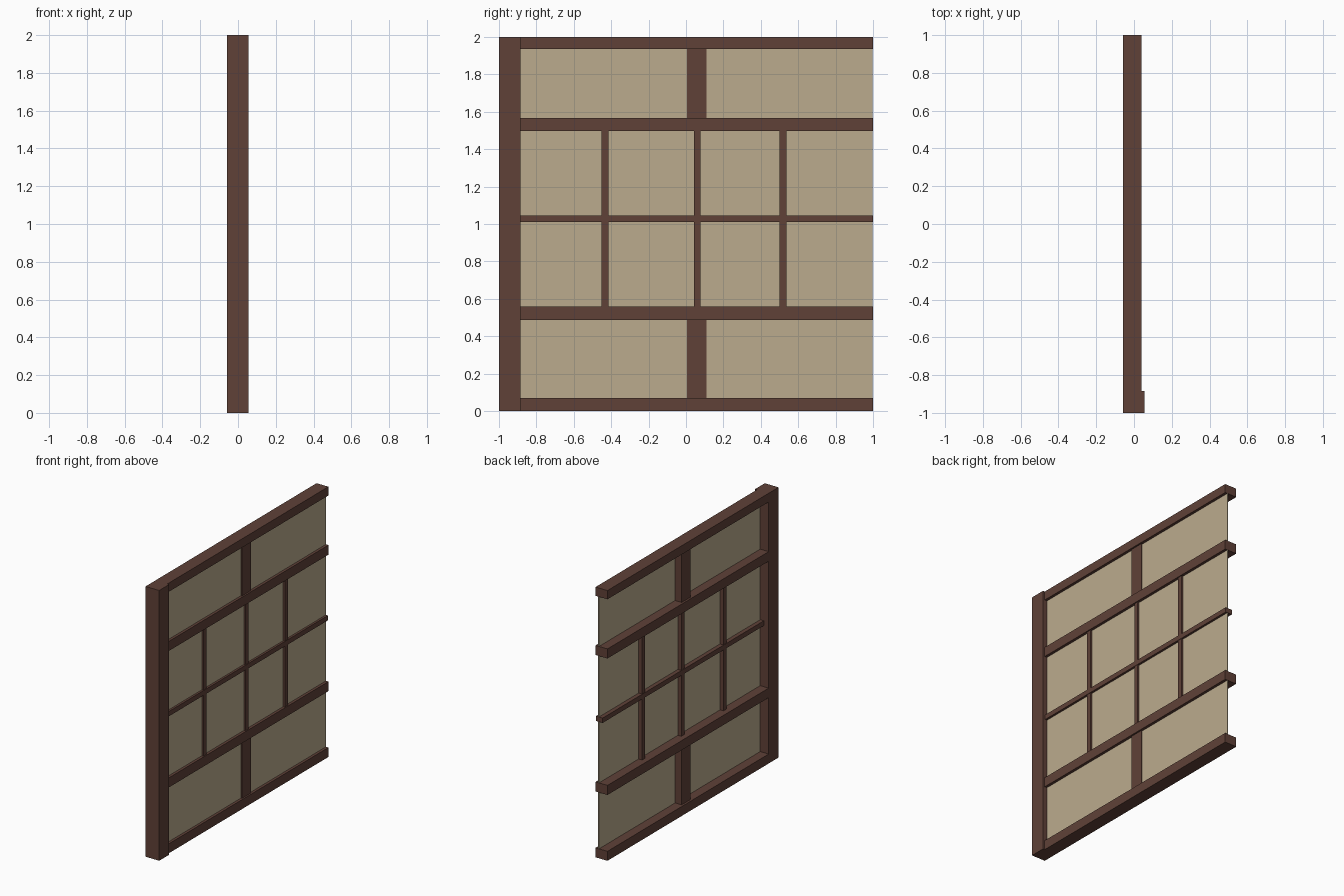
import bpy

if "Cube" in bpy.data.objects:
    bpy.data.objects.remove(bpy.data.objects["Cube"])


def material(name, rgb):
    m = bpy.data.materials.new(name)
    m.diffuse_color = (*rgb, 1)
    m.use_nodes = True
    m.node_tree.nodes["Principled BSDF"].inputs["Base Color"].default_value = m.diffuse_color
    return m


WOOD = material("dark_wood", (0.115, 0.053, 0.039))
PAPER = material("tan_paper", (0.50, 0.41, 0.27))


def box(name, x, y, z, mat):
    """Box from (min, max) ranges on each axis."""
    bpy.ops.mesh.primitive_cube_add(size=1, location=[sum(r) / 2 for r in (x, y, z)])
    ob = bpy.context.object
    ob.name = name
    ob.scale = [r[1] - r[0] for r in (x, y, z)]
    bpy.ops.object.transform_apply(location=False, rotation=False, scale=True)
    ob.data.materials.append(mat)
    return ob


POST_Y = -0.885
BACK = -0.057

# corner post, proud of the rails on the +x side
box("corner_post", (BACK, 0.055), (-1, POST_Y), (0, 2), WOOD)

# four heavy horizontal rails
rails = {"bottom_rail": (0, 0.07), "lower_rail": (0.487, 0.558),
         "upper_rail": (1.497, 1.568), "top_rail": (1.935, 2)}
for name, z in rails.items():
    box(name, (BACK, 0.04), (POST_Y, 1), z, WOOD)

# short studs in the bottom and top bays
for name, z in (("lower_stud", (0.07, 0.487)), ("upper_stud", (1.568, 1.935))):
    box(name, (-0.042, 0.028), (0.005, 0.11), z, WOOD)

# thin lattice bars in the middle bay
box("lattice_crossbar", (-0.018, 0.036), (POST_Y, 1), (1.01, 1.046), WOOD)
for i, y in enumerate((-0.433, 0.06, 0.518)):
    box(f"lattice_upright_{i + 1}", (-0.016, 0.033), (y - 0.018, y + 0.018),
        (0.558, 1.497), WOOD)

# thin infill panels, one per bay
bays = {"lower_panel": (0.07, 0.487), "paper_screen": (0.558, 1.497),
        "upper_panel": (1.568, 1.935)}
for name, z in bays.items():
    box(name, (0.012, 0.02), (POST_Y, 0.998), z, PAPER)
